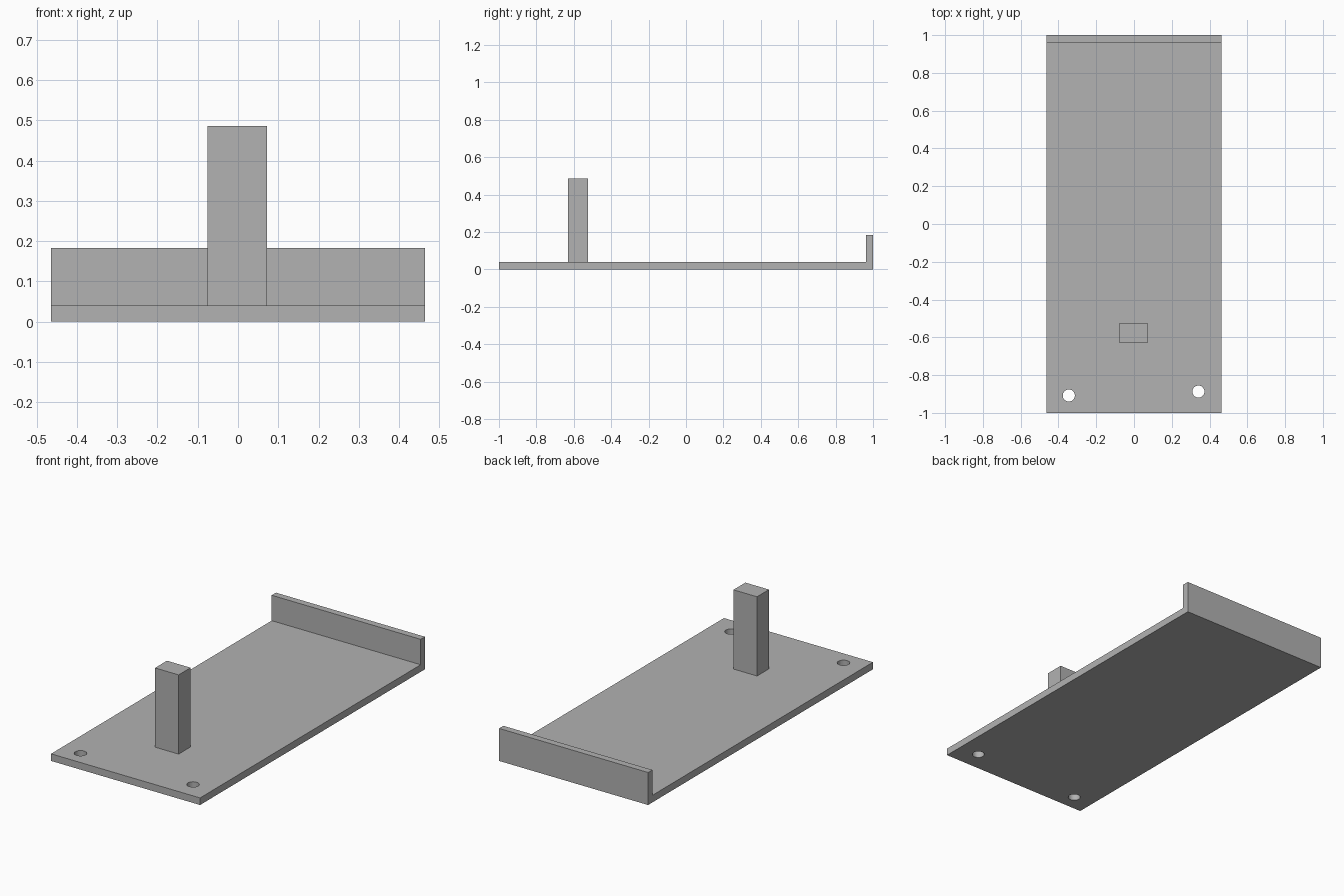
import bpy
import bmesh
from mathutils import Matrix

cube = bpy.data.objects.get("Cube")
if cube:
    bpy.data.objects.remove(cube, do_unlink=True)

HALF_WIDTH = 0.464
THICK = 0.04

grey = bpy.data.materials.new("grey")
grey.use_nodes = True
colour = (0.445, 0.445, 0.445, 1)
grey.diffuse_color = colour
grey.node_tree.nodes["Principled BSDF"].inputs["Base Color"].default_value = colour


def add_object(name, bm):
    bmesh.ops.recalc_face_normals(bm, faces=bm.faces)
    mesh = bpy.data.meshes.new(name)
    bm.to_mesh(mesh)
    bm.free()
    mesh.materials.append(grey)
    obj = bpy.data.objects.new(name, mesh)
    bpy.context.collection.objects.link(obj)
    return obj


# Base plate with raised back lip: side profile (y, z) extruded across x
profile = [(-1, 0), (1, 0), (1, 0.183), (0.962, 0.183), (0.962, THICK), (-1, THICK)]
bm = bmesh.new()
side = bm.faces.new([bm.verts.new((-HALF_WIDTH, y, z)) for y, z in profile])
grown = bmesh.ops.extrude_face_region(bm, geom=[side])
moved = [v for v in grown["geom"] if isinstance(v, bmesh.types.BMVert)]
bmesh.ops.translate(bm, verts=moved, vec=(2 * HALF_WIDTH, 0, 0))
base = add_object("base_plate", bm)

# Two screw holes through the front corners
bm = bmesh.new()
for x, y in ((-0.345, -0.908), (0.341, -0.887)):
    bmesh.ops.create_cone(bm, cap_ends=True, segments=32, radius1=0.032, radius2=0.032,
                          depth=0.2, matrix=Matrix.Translation((x, y, 0)))
cutter = add_object("hole_cutter", bm)
cutter.hide_render = True
cutter.hide_viewport = True
holes = base.modifiers.new("holes", "BOOLEAN")
holes.operation = "DIFFERENCE"
holes.solver = "EXACT"
holes.object = cutter

# Upright post standing on the plate
bm = bmesh.new()
bmesh.ops.create_cube(bm, size=1, matrix=Matrix.Translation((-0.002, -0.577, 0.263))
                      @ Matrix.Diagonal((0.147, 0.106, 0.446, 1)))
add_object("post", bm)
